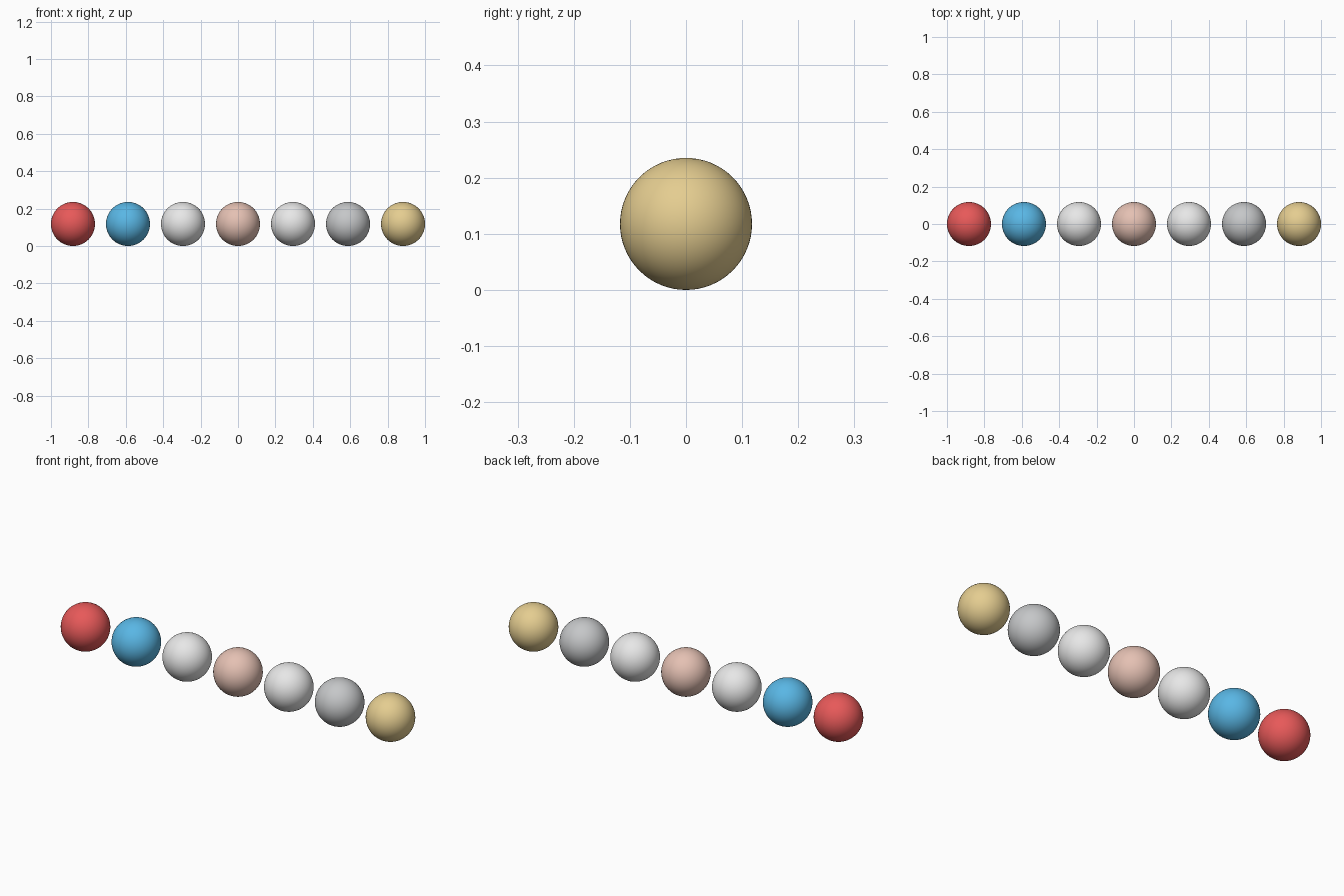
import bpy

cube = bpy.data.objects.get("Cube")
if cube:
    bpy.data.objects.remove(cube, do_unlink=True)


def make_material(name, rgb):
    mat = bpy.data.materials.new(name)
    mat.use_nodes = True
    colour = (*rgb, 1.0)
    mat.diffuse_color = colour
    mat.node_tree.nodes["Principled BSDF"].inputs["Base Color"].default_value = colour
    return mat


red = make_material("red", (0.80, 0.10, 0.10))
blue = make_material("sky blue", (0.10, 0.47, 0.78))
white = make_material("white", (0.80, 0.80, 0.80))
copper = make_material("pale copper", (0.78, 0.53, 0.45))
grey = make_material("iron grey", (0.56, 0.57, 0.58))
gold = make_material("pale gold", (0.78, 0.61, 0.28))

# Row of equal balls from the model's right to its left
balls = [
    ("red_ball", red),
    ("blue_ball", blue),
    ("right_white_ball", white),
    ("copper_ball", copper),
    ("left_white_ball", white),
    ("grey_ball", grey),
    ("gold_ball", gold),
]
RADIUS = 2 / 17
SPACING = RADIUS * 2.5

for i, (name, mat) in enumerate(balls):
    x = (i - (len(balls) - 1) / 2) * SPACING
    bpy.ops.mesh.primitive_uv_sphere_add(
        segments=64, ring_count=32, radius=RADIUS, location=(x, 0, RADIUS))
    ball = bpy.context.object
    ball.name = name
    ball.data.materials.append(mat)
    bpy.ops.object.shade_smooth()
